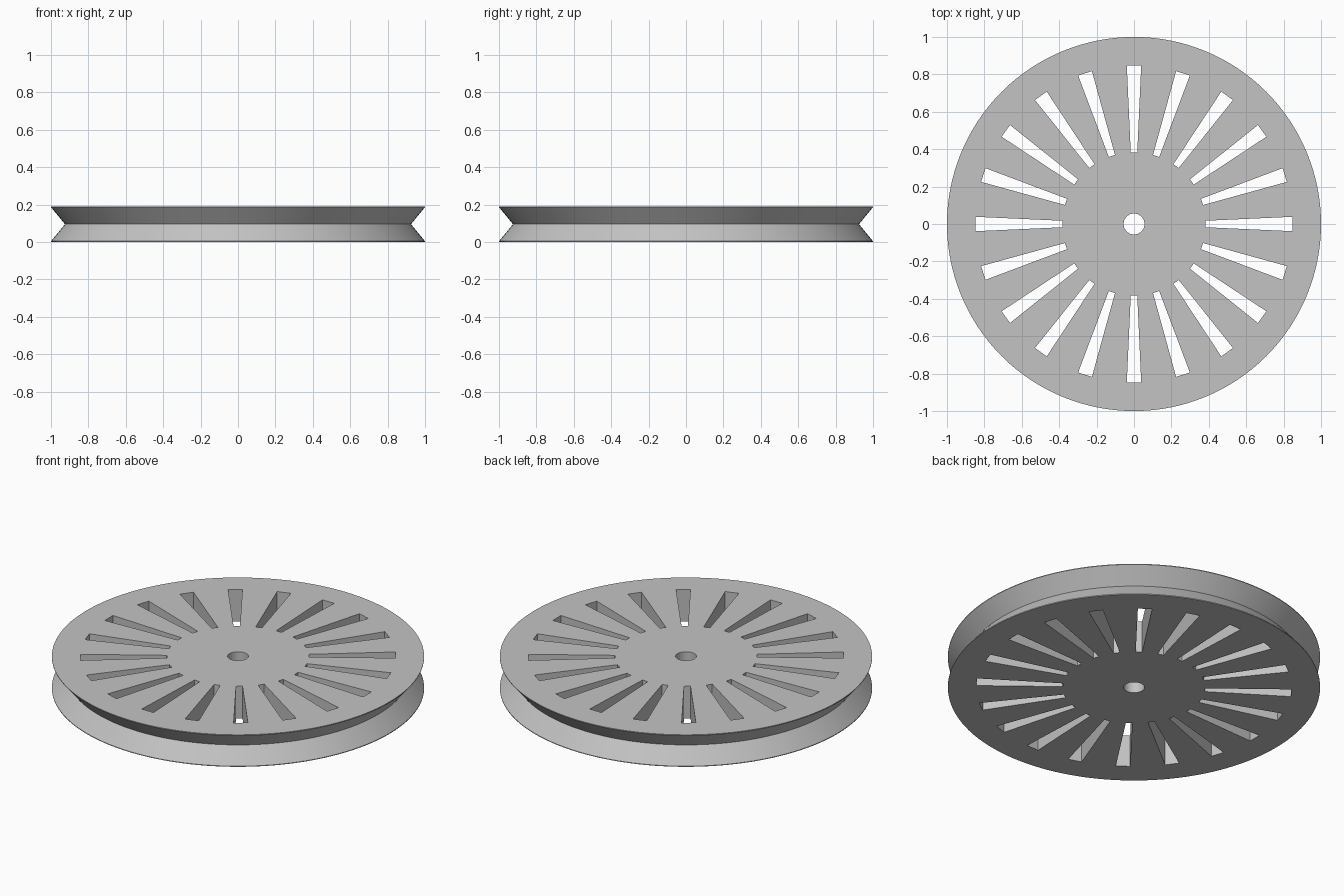
import bpy, bmesh, math
from mathutils import Matrix, Vector

if "Cube" in bpy.data.objects:
    bpy.data.objects.remove(bpy.data.objects["Cube"], do_unlink=True)

SEGMENTS = 128
HEIGHT = 0.19
LIP = 0.004
SLOTS = 20
HALF_ANGLE = math.radians(2.6)

grey = bpy.data.materials.new("plain grey")
grey.use_nodes = True
grey.diffuse_color = (0.55, 0.55, 0.55, 1)
grey.node_tree.nodes["Principled BSDF"].inputs["Base Color"].default_value = (0.55, 0.55, 0.55, 1)


def add_object(name, bm):
    bmesh.ops.recalc_face_normals(bm, faces=bm.faces)
    mesh = bpy.data.meshes.new(name)
    bm.to_mesh(mesh)
    bm.free()
    mesh.materials.append(grey)
    obj = bpy.data.objects.new(name, mesh)
    bpy.context.collection.objects.link(obj)
    return obj


def add_prism(bm, points, low, high):
    """Closed upright prism over a flat outline."""
    rings = [[bm.verts.new((p.x, p.y, z)) for p in points] for z in (low, high)]
    bm.faces.new(rings[0][::-1])
    bm.faces.new(rings[1])
    for i in range(len(points)):
        j = (i + 1) % len(points)
        bm.faces.new((rings[0][i], rings[0][j], rings[1][j], rings[1][i]))


def polar(radius, angle):
    return Vector((radius * math.cos(angle), radius * math.sin(angle)))


# Pulley wheel: stacked rings form the V-shaped groove with thin lips
profile = [(1, 0), (1, LIP), (0.925, HEIGHT / 2), (1, HEIGHT - LIP), (1, HEIGHT)]
bm = bmesh.new()
rings = [[bm.verts.new((*polar(r, math.tau * i / SEGMENTS), z)) for i in range(SEGMENTS)]
         for r, z in profile]
for lower, upper in zip(rings, rings[1:]):
    for i in range(SEGMENTS):
        j = (i + 1) % SEGMENTS
        bm.faces.new((lower[i], lower[j], upper[j], upper[i]))
bm.faces.new(rings[0][::-1])
bm.faces.new(rings[-1])
wheel = add_object("pulley_wheel", bm)

# Cutter: axle hole and radial wedge slots
bm = bmesh.new()
add_prism(bm, [polar(0.056, math.tau * i / 48) for i in range(48)], -0.1, HEIGHT + 0.1)
for s in range(SLOTS):
    a = math.tau * s / SLOTS
    wedge = [polar(0.383, a - HALF_ANGLE), polar(0.848, a - HALF_ANGLE),
             polar(0.848, a + HALF_ANGLE), polar(0.383, a + HALF_ANGLE)]
    add_prism(bm, wedge, -0.1, HEIGHT + 0.1)
cutter = add_object("slot_cutter", bm)
cutter.hide_render = True

cut = wheel.modifiers.new("slots", "BOOLEAN")
cut.operation = "DIFFERENCE"
cut.solver = "EXACT"
cut.object = cutter
bpy.context.view_layer.objects.active = wheel
wheel.select_set(True)
bpy.ops.object.modifier_apply(modifier=cut.name)
bpy.data.objects.remove(cutter, do_unlink=True)

# Smooth round walls, keep crisp edges
bpy.ops.object.shade_smooth_by_angle(angle=math.radians(30))
